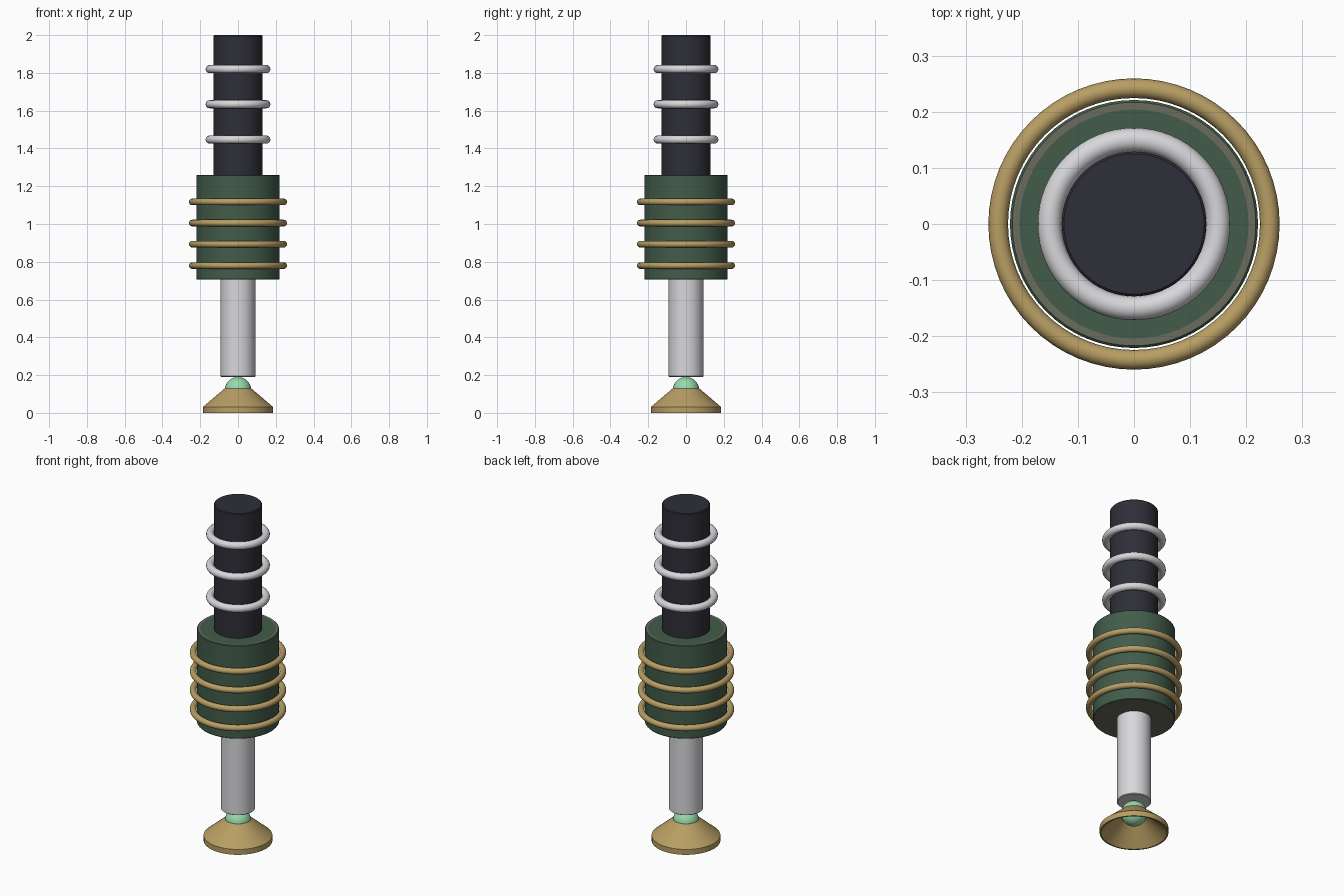
import bpy, math

if "Cube" in bpy.data.objects:
    bpy.data.objects.remove(bpy.data.objects["Cube"])


def srgb(r, g, b):
    def lin(c):
        c /= 255
        return c / 12.92 if c <= 0.04045 else ((c + 0.055) / 1.055) ** 2.4
    return (lin(r), lin(g), lin(b), 1)


def material(name, *rgb):
    m = bpy.data.materials.new(name)
    m.diffuse_color = srgb(*rgb)
    m.use_nodes = True
    m.node_tree.nodes["Principled BSDF"].inputs["Base Color"].default_value = m.diffuse_color
    return m


DARK = material("charcoal", 46, 46, 56)
GREEN = material("dark green", 66, 92, 74)
OLIVE = material("olive grey", 106, 108, 92)
GOLD = material("brass", 184, 158, 100)
SILVER = material("silver", 216, 216, 220)
MINT = material("mint", 152, 218, 174)


def finish(name, mats):
    ob = bpy.context.object
    ob.name = name
    for m in mats:
        ob.data.materials.append(m)
    bpy.ops.object.shade_smooth_by_angle(angle=math.radians(30))
    return ob


def lathe(name, profile, *mats, closed=False, n=64):
    """Revolve (radius, z) points around z; radius 0 makes a pole."""
    verts, faces, rows = [], [], []
    for r, z in profile:
        count = n if r > 0 else 1
        rows.append([len(verts) + i % count for i in range(n)])
        verts += [(r * math.cos(math.tau * i / n), r * math.sin(math.tau * i / n), z)
                  for i in range(count)]
    pairs = list(zip(rows, rows[1:]))
    if closed:
        pairs.append((rows[-1], rows[0]))
    for a, b in pairs:
        for i in range(n):
            j = (i + 1) % n
            faces.append(list(dict.fromkeys((a[i], a[j], b[j], b[i]))))
    me = bpy.data.meshes.new(name)
    me.from_pydata(verts, [], faces)
    ob = bpy.data.objects.new(name, me)
    bpy.context.collection.objects.link(ob)
    bpy.ops.object.select_all(action='DESELECT')
    ob.select_set(True)
    bpy.context.view_layer.objects.active = ob
    return finish(name, mats)


def rod(name, r, z0, z1, mat, c=0.004):
    return lathe(name, [(0, z0), (r - c, z0), (r, z0 + c), (r, z1 - c), (r - c, z1), (0, z1)], mat)


def ring(name, major, minor, z, mat):
    bpy.ops.mesh.primitive_torus_add(major_radius=major, minor_radius=minor, location=(0, 0, z),
                                     major_segments=64, minor_segments=16)
    return finish(name, [mat])


# Flared hollow foot and ball joint
lathe("foot", [(0.185, 0), (0.185, 0.032), (0.07, 0.13), (0.05, 0.13), (0.05, 0.118), (0.177, 0.0)],
      GOLD, closed=True)
bpy.ops.mesh.primitive_uv_sphere_add(segments=48, ring_count=24, radius=0.07, location=(0, 0, 0.12))
finish("ball_joint", [MINT])

# Lower shaft and upper handle
rod("lower_shaft", 0.092, 0.19, 0.72, SILVER)
rod("upper_rod", 0.129, 1.25, 2.0, DARK)

# Sleeve with olive underside and top rim
sleeve = lathe("sleeve", [(0, 0.705), (0.217, 0.705), (0.221, 0.709), (0.221, 1.256),
                          (0.217, 1.26), (0.204, 1.26), (0, 1.26)], GREEN, OLIVE)
for p in sleeve.data.polygons:
    rim = p.center.z > 1.259 and math.hypot(p.center.x, p.center.y) > 0.2
    if p.center.z < 0.706 or rim:
        p.material_index = 1

# Rings around the sleeve and the upper rod
for i, z in enumerate((0.78, 0.893, 1.005, 1.117)):
    ring(f"sleeve_ring_{i + 1}", 0.242, 0.0175, z, GOLD)
for i, z in enumerate((1.447, 1.634, 1.82)):
    ring(f"rod_ring_{i + 1}", 0.150, 0.0215, z, SILVER)
